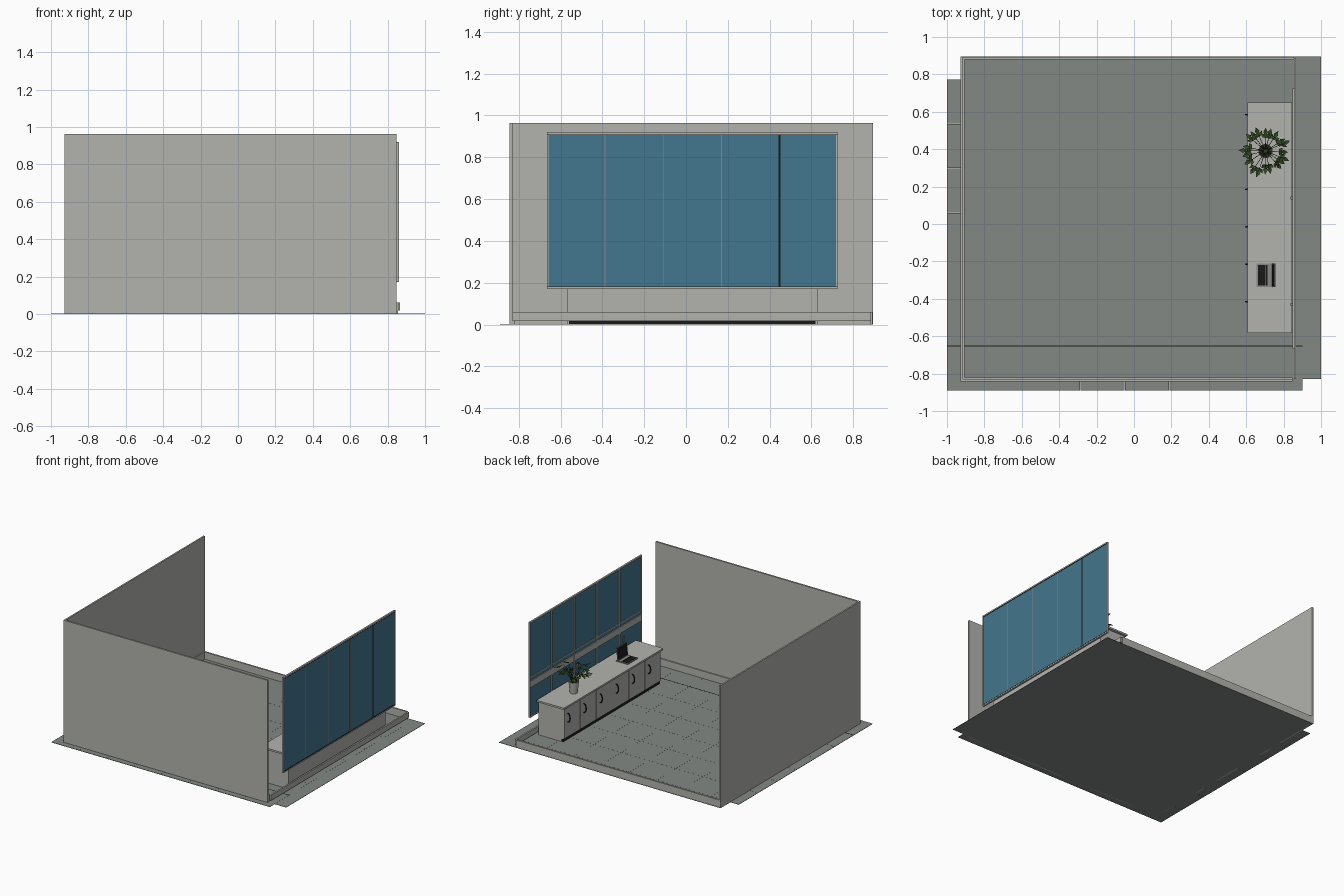
import bpy, bmesh, math, random
from mathutils import Vector, Matrix

random.seed(4)
cube = bpy.data.objects.get("Cube")
if cube:
    bpy.data.objects.remove(cube, do_unlink=True)


def material(name, r, g, b):
    m = bpy.data.materials.new(name)
    m.use_nodes = True
    m.diffuse_color = (r, g, b, 1)
    m.node_tree.nodes["Principled BSDF"].inputs["Base Color"].default_value = (r, g, b, 1)
    return m


PLASTER = material("warm grey", 0.45, 0.45, 0.42)
FLOOR = material("floor grey", 0.23, 0.25, 0.235)
GLASS = material("blue glass", 0.055, 0.18, 0.27)
BLACK = material("black", 0.01, 0.01, 0.01)
METAL = material("mid grey", 0.25, 0.25, 0.24)
LEAF = material("leaf green", 0.035, 0.075, 0.015)
STEM = material("dark stem", 0.03, 0.04, 0.015)


def finish(name, bm, mat):
    bmesh.ops.recalc_face_normals(bm, faces=bm.faces)
    me = bpy.data.meshes.new(name)
    bm.to_mesh(me)
    bm.free()
    me.materials.append(mat)
    ob = bpy.data.objects.new(name, me)
    bpy.context.collection.objects.link(ob)
    return ob


def boxes(name, mat, *spans):
    """One object from boxes given as x0, x1, y0, y1, z0, z1."""
    bm = bmesh.new()
    for x0, x1, y0, y1, z0, z1 in spans:
        mid = Matrix.Translation(((x0 + x1) / 2, (y0 + y1) / 2, (z0 + z1) / 2))
        size = Matrix.Diagonal((x1 - x0, y1 - y0, z1 - z0, 1))
        bmesh.ops.create_cube(bm, size=1, matrix=mid @ size)
    return finish(name, bm, mat)


def wires(name, mat, paths, radius):
    """Round rods along point lists, turned into one mesh."""
    cu = bpy.data.curves.new(name, "CURVE")
    cu.dimensions = "3D"
    cu.bevel_depth = radius
    cu.bevel_resolution = 1
    cu.use_fill_caps = True
    for path in paths:
        sp = cu.splines.new("POLY")
        sp.points.add(len(path) - 1)
        for p, co in zip(sp.points, path):
            p.co = (*co, 1)
    cu.materials.append(mat)
    ob = bpy.data.objects.new(name, cu)
    bpy.context.collection.objects.link(ob)
    return ob


def lathe(name, mat, centre, profile, sides=20):
    bm = bmesh.new()
    rings = [[bm.verts.new((centre[0] + r * math.cos(i * math.tau / sides),
                            centre[1] + r * math.sin(i * math.tau / sides), z))
              for i in range(sides)] for r, z in profile]
    for a, b in zip(rings, rings[1:]):
        for i in range(sides):
            j = (i + 1) % sides
            bm.faces.new((a[i], a[j], b[j], b[i]))
    bm.faces.new(rings[0])
    bm.faces.new(rings[-1])
    ob = finish(name, bm, mat)
    bpy.ops.object.select_all(action="DESELECT")
    bpy.context.view_layer.objects.active = ob
    ob.select_set(True)
    bpy.ops.object.shade_smooth_by_angle()
    return ob


# Floor: offset slab and a tile field with fine joints
boxes("floor_slab", FLOOR, (-0.925, 1.0, -0.83, 0.895, 0, 0.0025))
T, GAP = 0.2375, 0.001
boxes("floor_tiles", FLOOR, *[
    (-1 + i * T + GAP * (i > 0), -1 + (i + 1) * T, -0.89 + j * T + GAP * (j > 0), -0.89 + (j + 1) * T, 0, 0.003)
    for i in range(8) for j in range(7)])
boxes("floor_joint", BLACK, (-1, 0.9, -0.656, -0.65, 0.002, 0.0035))

# Two full walls, with skirting on all four sides
boxes("front_wall", PLASTER, (-0.927, 0.847, -0.843, -0.829, 0, 0.963))
boxes("right_wall", PLASTER, (-0.927, -0.915, -0.829, 0.895, 0, 0.963))
boxes("skirting", PLASTER,
      (-0.915, 0.847, -0.829, -0.82, 0.003, 0.06),
      (-0.915, -0.906, -0.82, 0.88, 0.003, 0.06),
      (-0.915, 0.855, 0.88, 0.893, 0.003, 0.06),
      (0.855, 0.867, -0.83, 0.885, 0.018, 0.06))

# Glazed screen of five panels
Y0, Y1, Z0, Z1 = -0.665, 0.725, 0.17, 0.92
PANE = (Y1 - Y0) / 5
joints = [Y0 + PANE * k for k in range(1, 5)]
boxes("window_glass", GLASS, (0.854, 0.859, Y0 + 0.005, Y1 - 0.005, Z0 + 0.008, Z1 - 0.01))
boxes("window_frame", PLASTER,
      (0.848, 0.861, Y0, Y1, Z0, Z0 + 0.009), (0.848, 0.861, Y0, Y1, Z1 - 0.011, Z1),
      (0.848, 0.861, Y0, Y0 + 0.008, Z0, Z1), (0.848, 0.861, Y1 - 0.008, Y1, Z0, Z1))
boxes("window_bars", PLASTER, *[(0.847, 0.855, y - 0.008, y + 0.008, Z0, Z1) for y in joints],
      (0.848, 0.855, Y0, Y1, 0.405, 0.455), (0.849, 0.855, Y0, Y1, 0.48, 0.487))
boxes("window_outer_trim", METAL, *[(0.858, 0.861, y - 0.002, y + 0.002, Z0, Z1 - 0.01) for y in joints[:3]])
boxes("window_dark_trim", BLACK, (0.858, 0.861, joints[3] - 0.004, joints[3] + 0.004, Z0, Z1 - 0.01),
      (0.8585, 0.862, Y0, Y1, Z0 + 0.009, Z0 + 0.013), (0.8585, 0.862, Y0, Y1, Z1 - 0.014, Z1 - 0.01))
boxes("window_handles", METAL, *[(0.838, 0.848, y - 0.008, y + 0.008, 0.33, 0.37) for y in (0.14, -0.43)])

# Cabinet run: plinth, body, six doors, bow handles, worktop
CY0, CY1 = -0.57, 0.63
boxes("cabinet_plinth", BLACK, (0.628, 0.838, CY0 + 0.003, CY1 - 0.003, 0.003, 0.028))
boxes("cabinet_body", PLASTER, (0.625, 0.84, CY0, CY1, 0.026, 0.268),
      (0.64, 0.84, CY1 - 0.01, CY1, 0.003, 0.03), (0.64, 0.84, CY0, CY0 + 0.01, 0.003, 0.03),)
DOOR = (CY1 - CY0) / 6
boxes("cabinet_doors", PLASTER, *[
    (0.618, 0.625, CY0 + k * DOOR + 0.002, CY0 + (k + 1) * DOOR - 0.002, 0.03, 0.266) for k in range(6)])
handles = []
for k in range(6):
    y = CY0 + (k + 1) * DOOR - 0.045
    handles.append([(0.619 - 0.022 * math.sin(a * math.pi / 8), y, 0.18 - 0.035 * math.cos(a * math.pi / 8))
                    for a in range(9)])
wires("cabinet_handles", BLACK, handles, 0.004)
boxes("worktop", PLASTER, (0.607, 0.845, -0.583, 0.65, 0.268, 0.282))

# Laptop: base, keys and an upright screen
LY0, LY1 = -0.337, -0.212
boxes("laptop_base", METAL, (0.655, 0.755, LY0, LY1, 0.282, 0.289))
boxes("laptop_keys", BLACK, (0.662, 0.702, LY0 + 0.008, LY1 - 0.008, 0.289, 0.291),
      (0.705, 0.714, LY0 + 0.008, LY1 - 0.008, 0.289, 0.291))
lid = boxes("laptop_lid", METAL, (-0.003, 0.003, LY0, LY1, 0, 0.1))
screen = boxes("laptop_screen", BLACK, (-0.005, -0.003, LY0 + 0.005, LY1 - 0.005, 0.006, 0.095))
for part in (lid, screen):
    part.location = (0.742, 0, 0.288)
    part.rotation_euler = (0, math.radians(7), 0)

# Plant: tapered pot, soil and arching stems carrying pointed leaves
PX, PY = 0.703, 0.39
lathe("plant_pot", PLASTER, (PX, PY), [(0.028, 0.282), (0.038, 0.372), (0.034, 0.372), (0.033, 0.36)])
lathe("plant_soil", STEM, (PX, PY), [(0.033, 0.355), (0.033, 0.363)])


def add_leaf(bm, base, direction, length, width):
    d = direction.normalized()
    side = d.cross(Vector((0, 0, 1))).normalized() * width / 2
    up = side.cross(d).normalized() * width * 0.15
    mid = base + d * length * 0.45
    a, tip = bm.verts.new(base), bm.verts.new(base + d * length)
    c = bm.verts.new(mid - up)
    l, r = bm.verts.new(mid + side), bm.verts.new(mid - side)
    for tri in ((a, l, c), (l, tip, c), (tip, r, c), (r, a, c)):
        bm.faces.new(tri)


stems, leaves = [], bmesh.new()
N = 20
for k in range(N):
    ang = k * math.tau / N + random.uniform(-0.1, 0.1)
    out = Vector((math.cos(ang), math.sin(ang), 0))
    reach = random.uniform(0.065, 0.095)
    peak = random.uniform(0.06, 0.15)
    root = Vector((PX, PY, 0.363)) + out * 0.012
    path = [root + out * reach * t + Vector((0, 0, peak * math.sin(t * 2.0)))
            for t in (0, 0.25, 0.5, 0.75, 1)]
    stems.append(path)
    for turn, size in ((0, 0.045), (0.8, 0.036), (-0.8, 0.036)):
        direction = Matrix.Rotation(turn, 3, "Z") @ out
        direction.z = random.uniform(-0.7, 0.3)
        add_leaf(leaves, path[-1] - out * abs(turn) * 0.012, direction, size, size * 0.55)
wires("plant_stems", STEM, stems, 0.0015)
finish("plant_leaves", leaves, LEAF)
